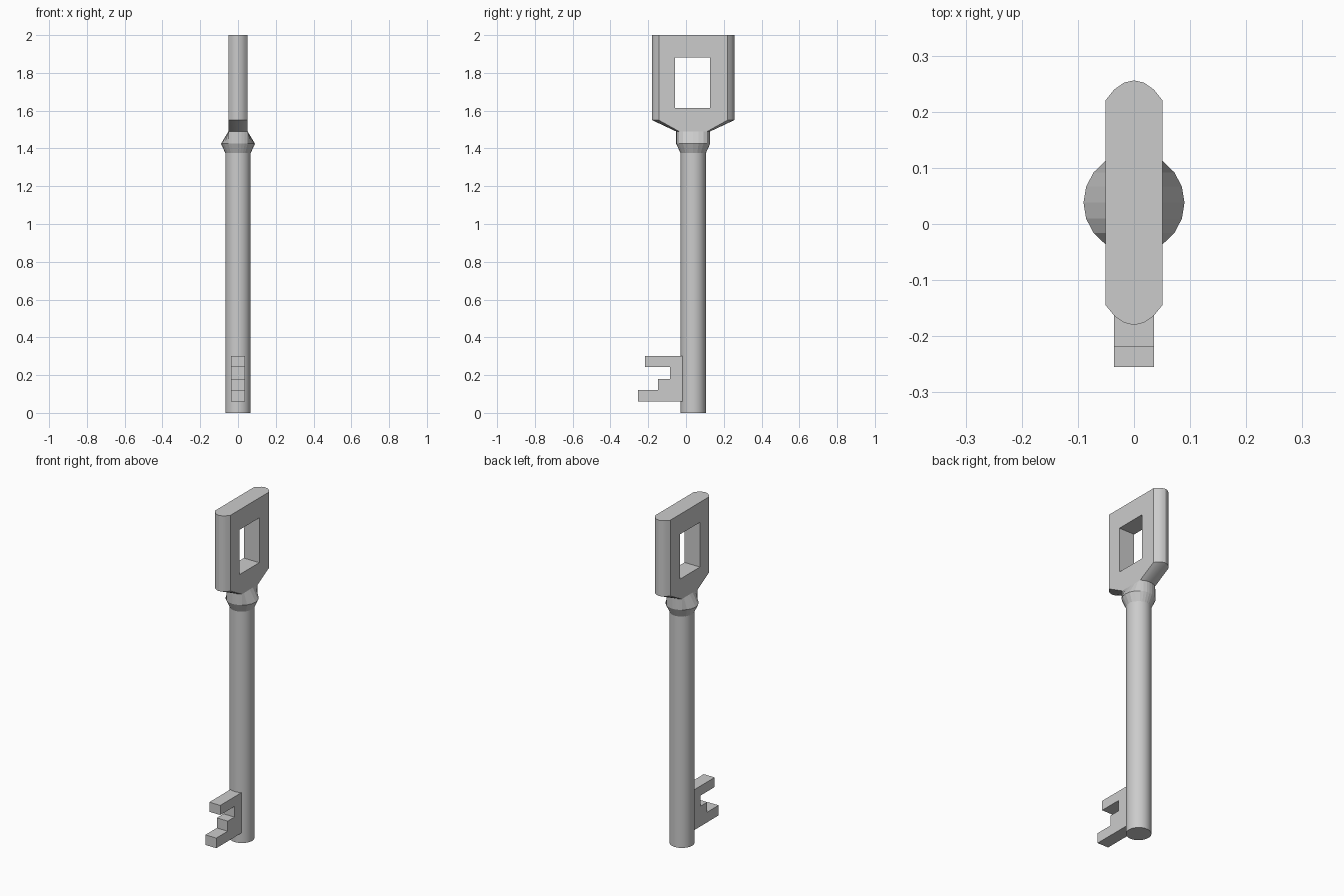
import bpy, bmesh
from math import sin, cos, asin, pi, radians

cube = bpy.data.objects.get("Cube")
if cube:
    bpy.data.objects.remove(cube, do_unlink=True)

metal = bpy.data.materials.new("plain grey metal")
metal.use_nodes = True
colour = (0.6, 0.6, 0.6, 1)
metal.diffuse_color = colour
metal.node_tree.nodes["Principled BSDF"].inputs["Base Color"].default_value = colour

AXIS_Y = 0.038      # shaft axis
HALF = 0.051        # half thickness of the bow
COLLAR_R = 0.09
CORNER = asin(HALF / COLLAR_R)


def finish(name, bm, smooth=None):
    bmesh.ops.recalc_face_normals(bm, faces=bm.faces)
    mesh = bpy.data.meshes.new(name)
    bm.to_mesh(mesh)
    bm.free()
    mesh.materials.append(metal)
    obj = bpy.data.objects.new(name, mesh)
    bpy.context.collection.objects.link(obj)
    if smooth:
        bpy.ops.object.select_all(action='DESELECT')
        obj.select_set(True)
        bpy.context.view_layer.objects.active = obj
        bpy.ops.object.shade_smooth_by_angle(angle=radians(smooth))
    return obj


def loft(name, rings, smooth=None):
    """Skin a stack of equal-length rings and cap both ends."""
    bm = bmesh.new()
    loops = [[bm.verts.new(p) for p in ring] for ring in rings]
    for low, high in zip(loops, loops[1:]):
        for i in range(len(low)):
            j = (i + 1) % len(low)
            bm.faces.new((low[i], low[j], high[j], high[i]))
    bm.faces.new(loops[0])
    bm.faces.new(loops[-1])
    return finish(name, bm, smooth)


def circle(r, z, angles):
    return [(r * sin(a), AXIS_Y + r * cos(a), z) for a in angles]


def slab(flat, bulge, z, steps=6):
    """Slab outline whose two narrow ends bulge outward in an arc."""
    ring = []
    for side in (1, -1):
        for i in range(steps + 1):
            a = CORNER * (2 * i / steps - 1)
            rise = (cos(a) - cos(CORNER)) / (1 - cos(CORNER))
            ring.append((side * COLLAR_R * sin(a), AXIS_Y + side * (flat + bulge * rise), z))
    return ring


# Shaft
turn = [2 * pi * i / 32 for i in range(32)]
loft("shaft", [circle(0.067, 0, turn), circle(0.067, 1.38, turn)], 30)

# Collar: flares to a wide ring, then pinches to the bow thickness
angles = []
for half in (0, pi):
    angles += [half - CORNER + 2 * CORNER * i / 6 for i in range(6)]
    angles += [half + CORNER + (pi - 2 * CORNER) * i / 6 for i in range(6)]
pinched = [(max(-HALF, min(HALF, x)), y, z) for x, y, z in circle(COLLAR_R, 1.49, angles)]
loft("collar", [circle(0.067, 1.375, angles), circle(COLLAR_R, 1.425, angles), pinched])

# Bow with its window
end = COLLAR_R * cos(CORNER)
bow = loft("bow", [slab(end, COLLAR_R - end, 1.49), slab(0.182, 0.036, 1.55), slab(0.182, 0.036, 2)], 25)
bm = bmesh.new()
bmesh.ops.create_cube(bm, size=1)
cutter = finish("window_cutter", bm)
cutter.scale = (0.4, 0.186, 0.266)
cutter.location = (0, 0.034, 1.748)
cutter.hide_render = True
cutter.hide_viewport = True
cut = bow.modifiers.new("window", 'BOOLEAN')
cut.operation = 'DIFFERENCE'
cut.solver = 'EXACT'
cut.object = cutter

# Stepped bit
outline = [(0.0, 0.06), (-0.255, 0.06), (-0.255, 0.12), (-0.148, 0.12), (-0.148, 0.18),
           (-0.085, 0.18), (-0.085, 0.243), (-0.218, 0.243), (-0.218, 0.3), (0.0, 0.3)]
loft("bit", [[(x, y, z) for y, z in outline] for x in (-0.036, 0.036)])
